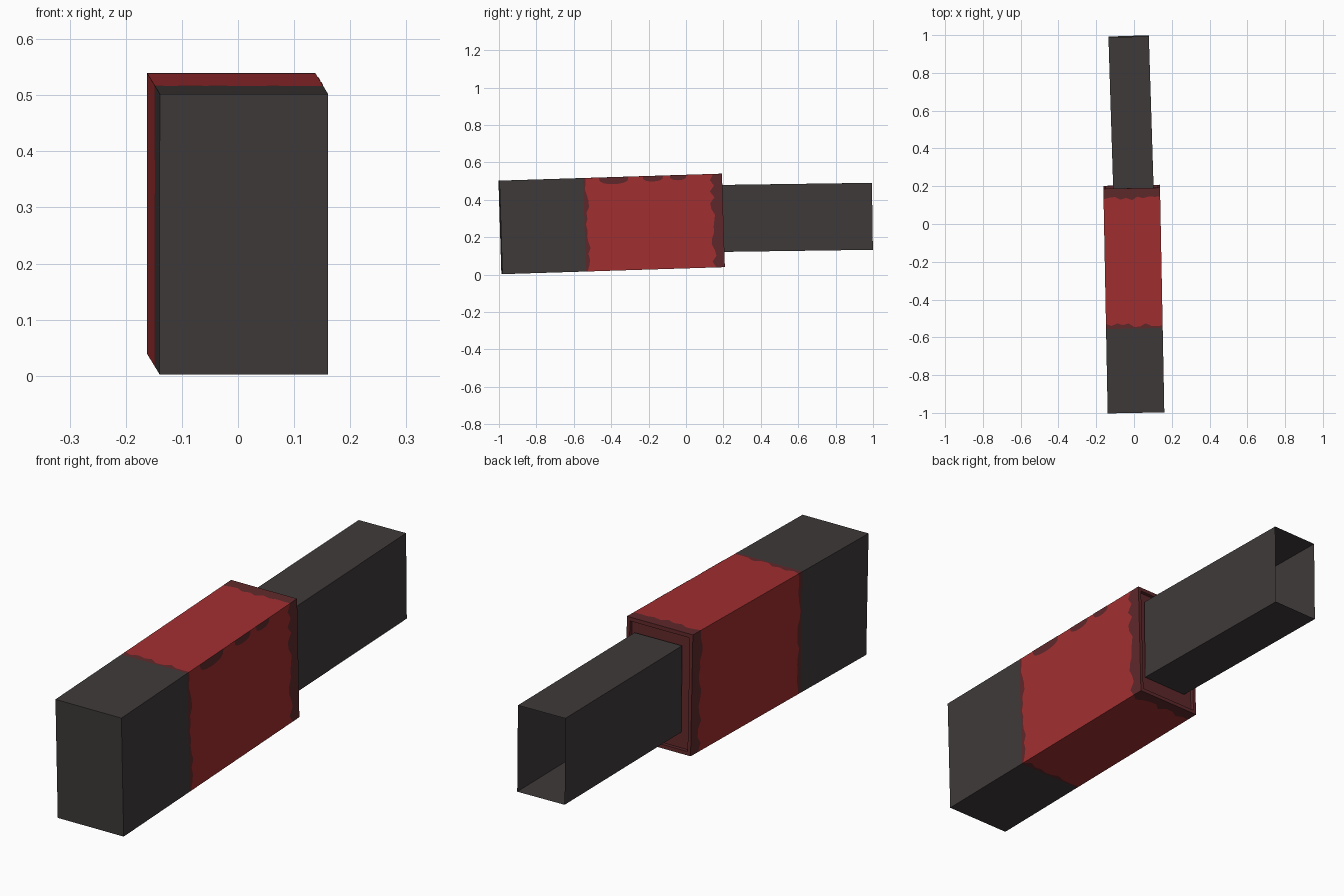
import bpy, bmesh, math, random
from mathutils import Vector

if "Cube" in bpy.data.objects:
    bpy.data.objects.remove(bpy.data.objects["Cube"])

random.seed(4)


def mat(name, rgb):
    m = bpy.data.materials.new(name)
    m.diffuse_color = (*rgb, 1)
    m.use_nodes = True
    m.node_tree.nodes["Principled BSDF"].inputs["Base Color"].default_value = m.diffuse_color
    return m


CHARCOAL = mat("charcoal", (0.050, 0.042, 0.042))
RED = mat("red", (0.36, 0.028, 0.030))
DARK_RED = mat("dark_red", (0.115, 0.022, 0.024))


def make(name, bm, mats, loc, pitch, yaw):
    me = bpy.data.meshes.new(name)
    bm.to_mesh(me)
    bm.free()
    for m in mats:
        me.materials.append(m)
    ob = bpy.data.objects.new(name, me)
    ob.location = loc
    ob.rotation_euler = (math.radians(pitch), 0, math.radians(yaw))
    bpy.context.collection.objects.link(ob)
    return ob


def ring(w, h, nx=1, nz=1):
    """Points round a rectangle, counter-clockwise in x and z."""
    corners = [Vector((-w, -h)), Vector((w, -h)), Vector((w, h)), Vector((-w, h))]
    pts = []
    for i, n in enumerate((nx, nz, nx, nz)):
        a, b = corners[i], corners[(i + 1) % 4]
        pts += [a.lerp(b, k / n) for k in range(n)]
    return pts


def loft(bm, rows, indices):
    """Bridge successive vertex rings, one material index per band."""
    for r0, r1, mi in zip(rows, rows[1:], indices):
        n = len(r0)
        for i in range(n):
            j = (i + 1) % n
            bm.faces.new((r0[i], r0[j], r1[j], r1[i])).material_index = mi


BODY = ((-0.001, -0.3975, 0.271), 1.8, -0.0)
W, H, L = 0.15, 0.25, 0.595
POSE = ((-0.001, -0.3975, 0.271), 1.8, 1.1)

# body: charcoal front, worn dark edges with ragged borders, red middle, shallow recess at back
bm = bmesh.new()
outer = ring(W, H, 10, 16)
inner = ring(W - 0.014, H - 0.016, 10, 16)
levels = [(outer, -L, 0), (outer, -0.148, 0), (outer, -0.130, 0.011),
          (outer, 0.540, 0.013), (outer, L, 0), (inner, L, 0), (inner, L - 0.015, 0)]
rows = [[bm.verts.new((p.x, y + random.uniform(-j, j), p.y)) for p in pts]
        for pts, y, j in levels]
loft(bm, rows, [0, 2, 1, 2, 2, 2])
bm.faces.new(rows[0][::-1]).material_index = 0
bm.faces.new(rows[-1]).material_index = 2
bmesh.ops.recalc_face_normals(bm, faces=bm.faces)
make("body", bm, (CHARCOAL, RED, DARK_RED), *POSE)

# worn patches along the top edge of the right side
bm = bmesh.new()
for y, half, depth in ((0.015, 0.08, 0.038), (0.225, 0.055, 0.03), (0.36, 0.045, 0.028)):
    pts = [(y - half * math.cos(t), H - depth * math.sin(t) ** 0.6)
           for t in (k * math.pi / 8 for k in range(8))] + [(y + half, H)]
    bm.faces.new([bm.verts.new((W + 0.001, a, b)) for a, b in pts])
bmesh.ops.recalc_face_normals(bm, faces=bm.faces)
for f in bm.faces:
    if f.normal.x < 0:
        f.normal_flip()
make("worn_patches", bm, (DARK_RED,), *POSE)

# connector: thin hollow tube, open at the far end
bm = bmesh.new()
rows = [[bm.verts.new((p.x, y, p.y)) for p in ring(0.107, 0.179)] for y in (-0.41, 0.395)]
loft(bm, rows, [0])
bm.faces.new(rows[0][::-1])
bmesh.ops.recalc_face_normals(bm, faces=bm.faces)
make("connector", bm, (CHARCOAL,), (-0.016, 0.5985, 0.306), 0.8, 1.8)
